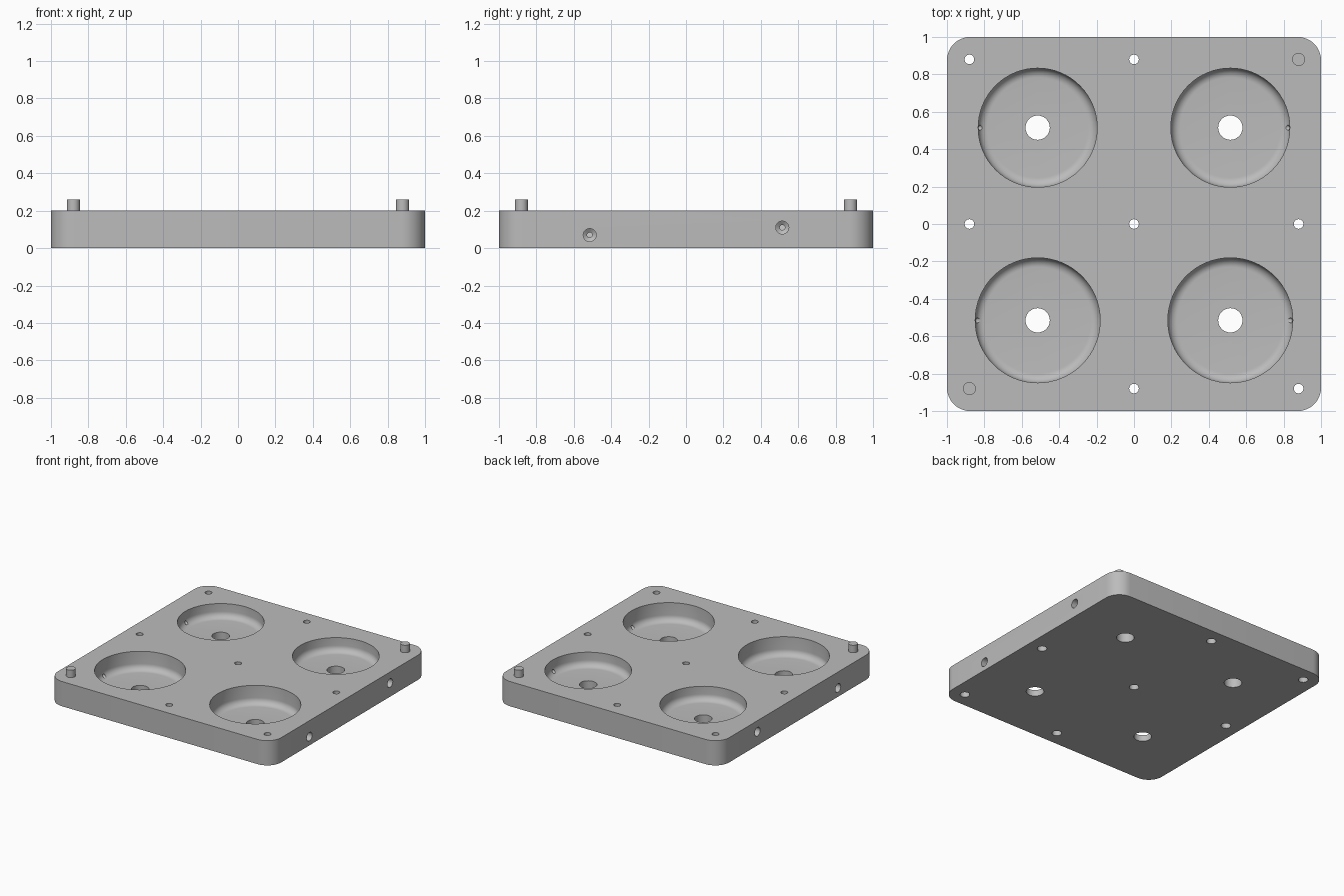
import bpy, bmesh
from math import cos, sin, pi, radians
from mathutils import Matrix, Vector

cube = bpy.data.objects.get("Cube")
if cube:
    bpy.data.objects.remove(cube, do_unlink=True)

HEIGHT = 0.2
EDGE = 0.88      # pegs and screw holes
CELL = 0.515     # pocket centres

grey = bpy.data.materials.new("plain grey")
grey.use_nodes = True
colour = (0.5, 0.5, 0.5, 1)
grey.diffuse_color = colour
grey.node_tree.nodes["Principled BSDF"].inputs["Base Color"].default_value = colour


def finish(name, bm):
    bmesh.ops.recalc_face_normals(bm, faces=bm.faces)
    mesh = bpy.data.meshes.new(name)
    bm.to_mesh(mesh)
    bm.free()
    mesh.materials.append(grey)
    obj = bpy.data.objects.new(name, mesh)
    bpy.context.collection.objects.link(obj)
    return obj


def turned(name, profile, sides, matrix):
    """Closed solid of revolution from (radius, height) rings."""
    bm = bmesh.new()
    rings = [[bm.verts.new(matrix @ Vector((r * cos(2 * pi * i / sides),
                                            r * sin(2 * pi * i / sides), z)))
              for i in range(sides)] for r, z in profile]
    for a, b in zip(rings, rings[1:]):
        for i in range(sides):
            j = (i + 1) % sides
            bm.faces.new((a[i], a[j], b[j], b[i]))
    bm.faces.new(rings[0])
    bm.faces.new(rings[-1])
    return finish(name, bm)


def smooth(obj):
    bpy.ops.object.select_all(action='DESELECT')
    obj.select_set(True)
    bpy.context.view_layer.objects.active = obj
    bpy.ops.object.shade_smooth_by_angle(angle=radians(35))


# Base plate with rounded vertical corners
bm = bmesh.new()
bmesh.ops.create_cube(bm, size=1, matrix=Matrix.Translation((0, 0, HEIGHT / 2))
                      @ Matrix.Diagonal((2, 2, HEIGHT, 1)))
uprights = [e for e in bm.edges if abs(e.verts[0].co.z - e.verts[1].co.z) > 0.1]
bmesh.ops.bevel(bm, geom=uprights, offset=0.125, segments=10, profile=0.5, affect='EDGES')
plate = finish("base_plate", bm)

cutters = []


def cut(profile, sides, matrix):
    cutters.append(turned("cutter", profile, sides, matrix))


# Pockets with filleted floors, drain holes and side bores
FILLET = 0.05
for y, radius, floor, bore_z in ((CELL, 0.318, 0.087, 0.11), (-CELL, 0.334, 0.05, 0.07)):
    for side in (-1, 1):
        place = Matrix.Translation((side * CELL, y, 0))
        pocket = [(radius - FILLET + FILLET * sin(a * pi / 16),
                   floor + FILLET - FILLET * cos(a * pi / 16)) for a in range(9)]
        cut(pocket + [(radius, 0.3)], 64, place)
        cut([(0.065, -0.1), (0.065, 0.15)], 32, place)
        # Stepped bore from the outer side face into the pocket
        bore = Matrix.Translation((side, y, bore_z)) @ Matrix.Rotation(-side * pi / 2, 4, 'Y')
        cut([(0.035, -0.05), (0.035, 0.09), (0.014, 0.105), (0.014, 0.21)], 16, bore)

# Screw holes, wider at the underside; two corners carry pegs instead
for x in (-EDGE, 0, EDGE):
    for y in (-EDGE, 0, EDGE):
        place = Matrix.Translation((x, y, 0))
        if x * y > 0:
            peg = turned("left_back_peg" if x > 0 else "right_front_peg",
                         [(0.035, HEIGHT - 0.02), (0.035, 0.26)], 16, place)
            smooth(peg)
        else:
            cut([(0.036, -0.05), (0.036, 0.06), (0.026, 0.06), (0.026, 0.3)], 16, place)

# Apply every cut, then discard the cutters
bpy.context.view_layer.objects.active = plate
for cutter in cutters:
    mod = plate.modifiers.new("cut", 'BOOLEAN')
    mod.operation = 'DIFFERENCE'
    mod.solver = 'EXACT'
    mod.object = cutter
    bpy.ops.object.modifier_apply(modifier=mod.name)
    bpy.data.objects.remove(cutter, do_unlink=True)
smooth(plate)
